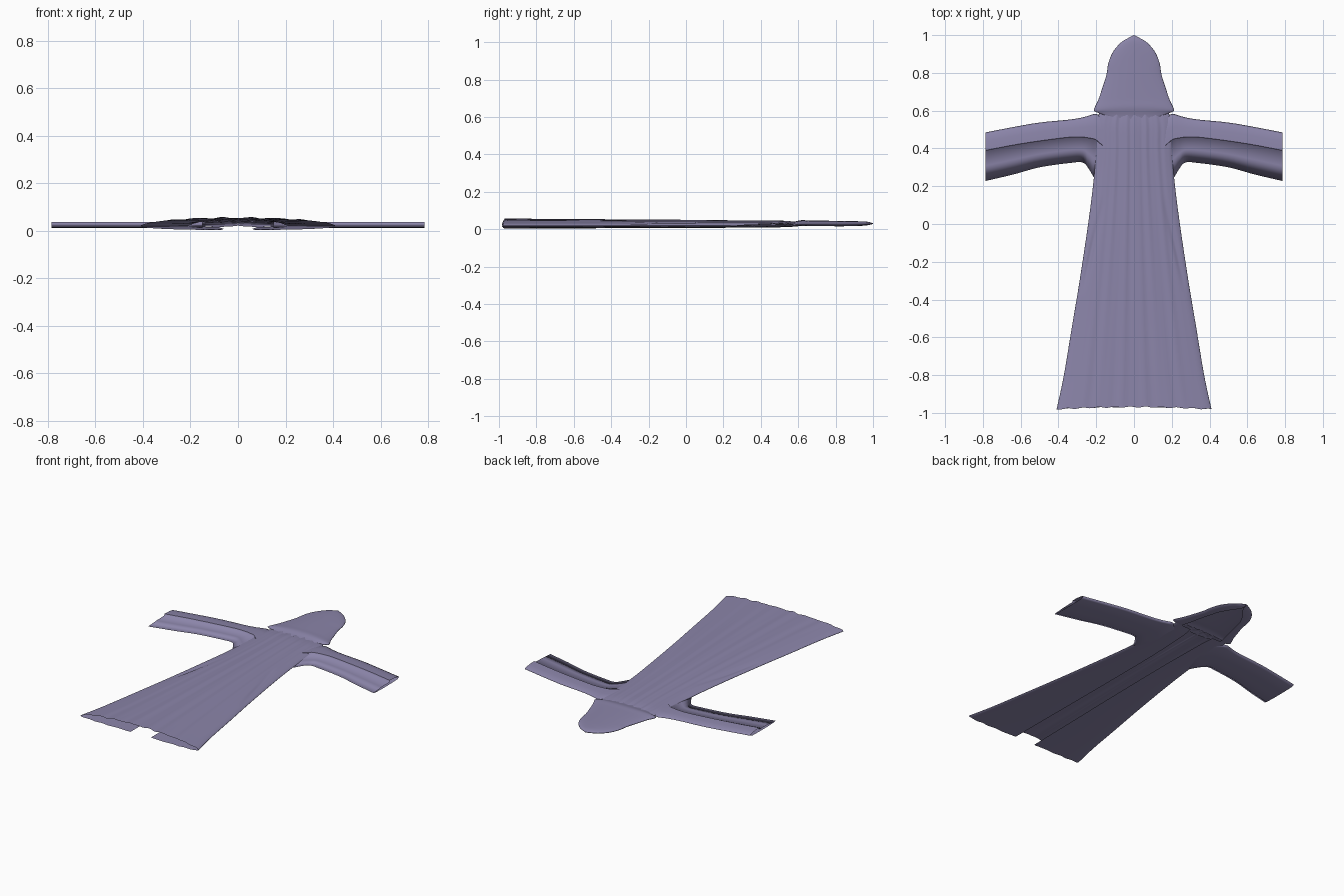
import bpy, bmesh, math

if "Cube" in bpy.data.objects:
    bpy.data.objects.remove(bpy.data.objects["Cube"], do_unlink=True)

cloth = bpy.data.materials.new("dusky_purple_cloth")
cloth.use_nodes = True
COLOUR = (0.26, 0.235, 0.40, 1)
cloth.diffuse_color = COLOUR
cloth.node_tree.nodes["Principled BSDF"].inputs["Base Color"].default_value = COLOUR


def blend(stations, steps):
    """Smoothly resample rows of numbers (Catmull-Rom)."""
    out, last = [], len(stations) - 1
    for k in range(steps + 1):
        f = k / steps * last
        i = min(int(f), last - 1)
        t = f - i
        p = [stations[min(max(i + d, 0), last)] for d in (-1, 0, 1, 2)]
        out.append([0.5 * (2 * b + (c - a) * t + (2 * a - 5 * b + 4 * c - d) * t * t
                           + (3 * b - a - 3 * c + d) * t ** 3) for a, b, c, d in zip(*p)])
    return out


def loft(name, rings, closed=False, sharp_column=None):
    """Skin a list of equal-length point rows."""
    bm = bmesh.new()
    rows = [[bm.verts.new(p) for p in ring] for ring in rings]
    n = len(rows[0])
    for a, b in zip(rows, rows[1:]):
        for j in range(n if closed else n - 1):
            k = (j + 1) % n
            bm.faces.new((a[j], a[k], b[k], b[j])).smooth = True
    if sharp_column is not None:
        for a, b in zip(rows, rows[1:]):
            bm.edges.get((a[sharp_column], b[sharp_column])).smooth = False
    bmesh.ops.recalc_face_normals(bm, faces=bm.faces)
    mesh = bpy.data.meshes.new(name)
    bm.to_mesh(mesh)
    bm.free()
    mesh.materials.append(cloth)
    ob = bpy.data.objects.new(name, mesh)
    bpy.context.collection.objects.link(ob)
    return ob


def wrap(width, gap, top, side, bottom, under=10, over=36):
    """Flattened cross-section, split along its underside: (x, z, is_upper)."""
    quarter = math.pi / 2
    half = []
    for i in range(under):
        q = quarter * (1 - i / under)
        half.append((gap + (width - gap) * math.cos(q),
                     side - (side - bottom) * math.sin(q), False))
    for i in range(over + 1):
        s = quarter * (1 - i / over)
        half.append((width * math.sin(s), side + (top - side) * math.cos(s), True))
    return half + [(-x, z, u) for x, z, u in reversed(half[:-1])]


# Robe body: y, half width, half front gap, top, side and bottom heights
body = [
    (-0.975, 0.41, 0.07, 0.055, 0.018, 0.003),
    (-0.80, 0.372, 0.068, 0.053, 0.018, 0.004),
    (-0.55, 0.33, 0.065, 0.051, 0.018, 0.005),
    (-0.30, 0.288, 0.062, 0.050, 0.019, 0.006),
    (0.00, 0.243, 0.06, 0.048, 0.020, 0.007),
    (0.22, 0.215, 0.06, 0.046, 0.020, 0.008),
    (0.40, 0.20, 0.065, 0.045, 0.021, 0.009),
    (0.52, 0.20, 0.07, 0.043, 0.022, 0.011),
    (0.60, 0.18, 0.08, 0.036, 0.023, 0.015),
]
rings = []
for y, w, g, top, side, bottom in blend(body, 64):
    down = (0.6 - y) / 1.575
    ring = []
    for x, z, upper in wrap(w, g, top, side, bottom):
        u = x / w
        if upper:
            # hanging pleats and one deeper crease on each flank
            fade = max(0, 1 - u * u)
            z += 0.0022 * fade * (math.sin(23 * u + 1.2 * y) + 0.6 * math.sin(39 * u + 2))
            if -0.36 < y < 0.14:
                line = 0.17 + 0.225 * (0.1 - y)
                depth = math.sin(math.pi * (y + 0.36) / 0.5)
                z -= 0.007 * depth * math.exp(-((abs(x) - line) / 0.013) ** 2)
        hem = (0.012 * u * u - 0.006 + 0.003 * math.sin(31 * u)) * down ** 4
        ring.append((x, y - hem, z))
    rings.append(ring)
loft("robe_body", rings)

# Hood: y, half width, half face gap, top, side and bottom heights, hem bow
hood = [
    (0.545, 0.165, 0.13, 0.036, 0.026, 0.022, 0.035),
    (0.575, 0.205, 0.14, 0.040, 0.027, 0.020, 0.02),
    (0.615, 0.212, 0.14, 0.048, 0.027, 0.018, -0.008),
    (0.66, 0.188, 0.128, 0.047, 0.027, 0.017, 0),
    (0.72, 0.168, 0.115, 0.046, 0.026, 0.017, 0),
    (0.79, 0.146, 0.098, 0.045, 0.026, 0.016, 0),
    (0.85, 0.136, 0.08, 0.044, 0.026, 0.016, 0),
    (0.91, 0.112, 0.045, 0.043, 0.026, 0.017, 0),
    (0.96, 0.07, 0.006, 0.041, 0.027, 0.020, 0),
    (0.985, 0.03, 0.001, 0.037, 0.029, 0.024, 0),
    (1.0, 0.002, 0.0005, 0.032, 0.030, 0.029, 0),
]
rings = []
for y, w, g, top, side, bottom, bow in blend(hood, 50):
    rings.append([(x, y + bow * (x / w) ** 2, z)
                  for x, z, _ in wrap(w, max(g, 0.0003), top, side, bottom, over=16)])
loft("hood", rings)

# Sleeves: x, rear edge, folded ridge, front edge
sleeve = [
    (0.15, 0.56, 0.40, 0.30),
    (0.20, 0.582, 0.445, 0.24),
    (0.235, 0.575, 0.455, 0.285),
    (0.27, 0.565, 0.46, 0.325),
    (0.34, 0.553, 0.46, 0.323),
    (0.50, 0.537, 0.44, 0.30),
    (0.64, 0.513, 0.418, 0.262),
    (0.785, 0.485, 0.39, 0.228),
]
for name, sign in (("left_sleeve", 1), ("right_sleeve", -1)):
    rings = []
    for x, rear, ridge, front in blend(sleeve, 35):
        section = [
            (rear, 0.022), (rear - 0.012, 0.028), ((rear + ridge) / 2, 0.034),
            (ridge, 0.036), (ridge - 0.004, 0.026),
            ((ridge + front) / 2, 0.024), (front, 0.018),
            (front + 0.02, 0.014), ((ridge + front) / 2, 0.012),
            (ridge, 0.012), (rear - 0.02, 0.014),
        ]
        rings.append([(sign * x, y, z) for y, z in section])
    loft(name, rings, closed=True, sharp_column=3)
